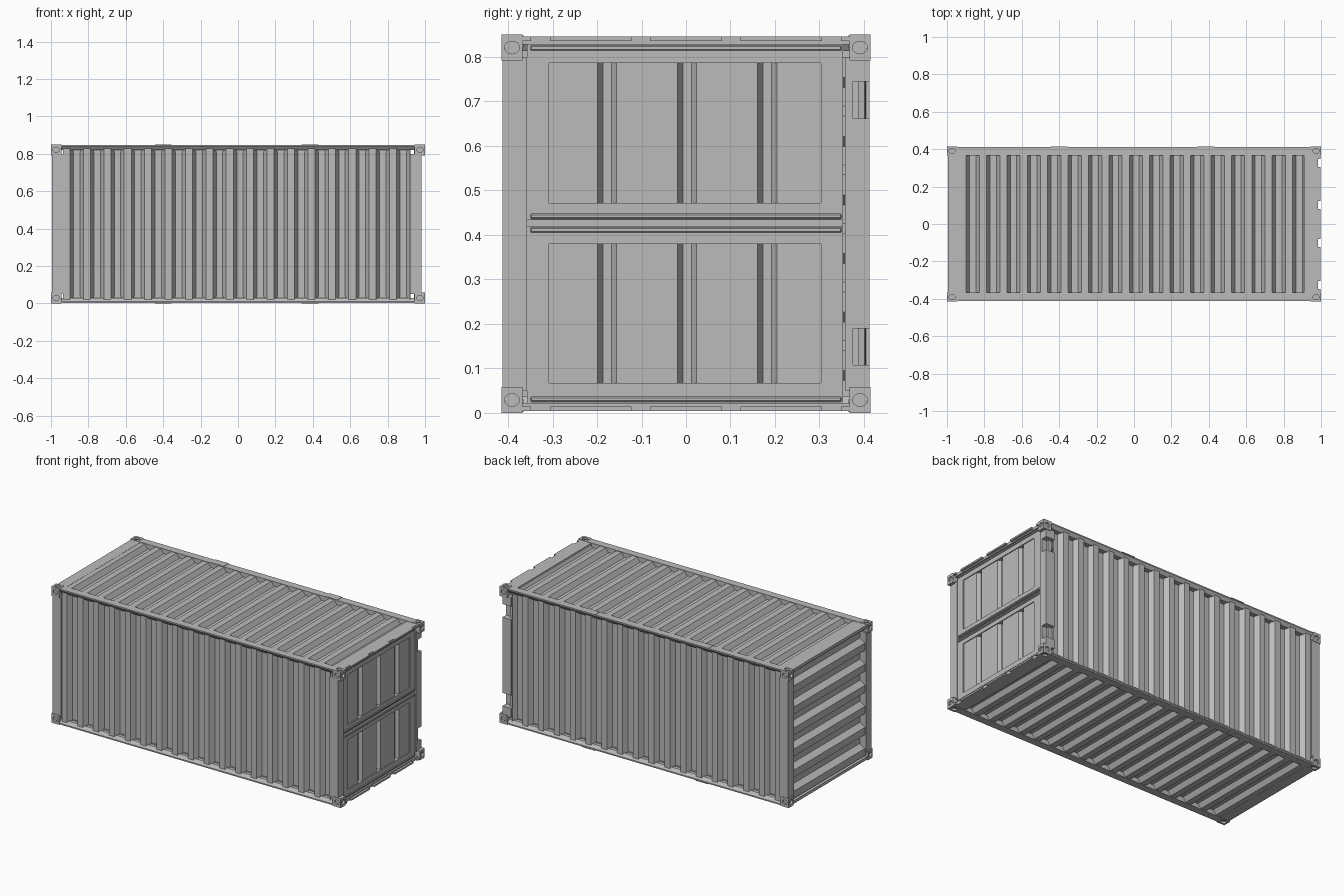
import bpy, bmesh, math
from mathutils import Matrix, Vector

if "Cube" in bpy.data.objects:
    bpy.data.objects.remove(bpy.data.objects["Cube"], do_unlink=True)

grey = bpy.data.materials.new("painted_grey_steel")
grey.use_nodes = True
COLOUR = (0.5, 0.5, 0.5, 1)
grey.diffuse_color = COLOUR
grey.node_tree.nodes["Principled BSDF"].inputs["Base Color"].default_value = COLOUR

EX, EY, TOP = 1.0, 0.415, 0.85      # overall half length, half width, height
PX0, PX1 = 0.92, 0.98               # post depth range along x
PY = 0.357                          # inner side of the posts


def finish(name, bm, fix=True):
    if fix:
        bmesh.ops.recalc_face_normals(bm, faces=bm.faces[:])
    me = bpy.data.meshes.new(name)
    bm.to_mesh(me)
    bm.free()
    me.materials.append(grey)
    ob = bpy.data.objects.new(name, me)
    bpy.context.scene.collection.objects.link(ob)
    return ob


def add_box(bm, xs, ys, zs):
    lo, hi = Vector((xs[0], ys[0], zs[0])), Vector((xs[1], ys[1], zs[1]))
    m = Matrix.Translation((lo + hi) / 2) @ Matrix.Diagonal((*(hi - lo), 1))
    bmesh.ops.create_cube(bm, size=1, matrix=m)


def boxes(name, *parts, bevel=0):
    bm = bmesh.new()
    for p in parts:
        add_box(bm, *p)
    if bevel:
        bmesh.ops.bevel(bm, geom=bm.edges[:], offset=bevel, segments=1, affect='EDGES')
    return finish(name, bm)


def mirrored(a, b, sign):
    return tuple(sorted((a * sign, b * sign)))


def sheet(name, profile, w0, w1, place):
    """Folded sheet: profile of (distance, depth) swept from w0 to w1."""
    bm = bmesh.new()
    rows = [[bm.verts.new(place(t, d, w)) for w in (w0, w1)] for t, d in profile]
    for a, b in zip(rows, rows[1:]):
        bm.faces.new((a[0], b[0], b[1], a[1]))
    ob = finish(name, bm)
    sol = ob.modifiers.new("thickness", 'SOLIDIFY')
    sol.thickness, sol.offset = 0.004, 0
    return ob


def corrugation(start, end, count, slope=0.17):
    """Trapezoid wave, 0 on ridges and 1 in valleys."""
    pitch = (end - start) / count
    flat = 0.5 - slope
    out = []
    for i in range(count):
        base = start + i * pitch
        for f, d in ((0, 0), (flat, 0), (0.5, 1), (0.5 + flat, 1)):
            out.append((base + f * pitch, d))
    return out + [(end, 0)]


# Corrugated long walls, roof, floor and closed end
DEPTH = 0.028
wave = corrugation(-0.935, PX0, 17)
for side, s in (("front", -1), ("back", 1)):
    sheet(side + "_wall", wave, 0.02, 0.83,
          lambda t, d, w, s=s: (t, s * (0.402 - DEPTH * d), w))
sheet("roof", wave, -0.38, 0.38, lambda t, d, w: (t, w, 0.843 - DEPTH * d))
sheet("floor", wave, -0.38, 0.38, lambda t, d, w: (t, w, 0.007 + DEPTH * d))
sheet("end_wall", corrugation(0.03, 0.82, 6), -0.37, 0.37,
      lambda t, d, w: (-0.985 + 0.035 * d, w, t))

# Long rails with a sloped lip over the walls
for level, top in (("top", True), ("bottom", False)):
    for side, s in (("front", -1), ("back", 1)):
        bm = bmesh.new()
        outline = [(0.365, 0), (EY - 0.003, 0), (EY - 0.003, 0.008), (0.397, 0.028), (0.365, 0.028)]
        ends = []
        for x in (-0.95, 0.95):
            ends.append([bm.verts.new((x, s * y, TOP - h - 0.002 if top else h + 0.002))
                         for y, h in outline])
            bm.faces.new(ends[-1])
        n = len(outline)
        for i in range(n):
            j = (i + 1) % n
            bm.faces.new((ends[0][i], ends[0][j], ends[1][j], ends[1][i]))
        finish(f"{side}_{level}_rail", bm)

# Plates on the back rails
for level, z in (("top", TOP - 0.005), ("bottom", 0)):
    boxes(f"{level}_rail_plates",
          *[((x - 0.045, x + 0.045), (0.367, EY), (z, z + 0.005)) for x in (-0.4, 0.385)])

# Corner posts; the back post at the door end has two notches
for side, s in (("front", -1), ("back", 1)):
    boxes(f"{side}_end_post", ((-0.995, -0.935), mirrored(PY, EY - 0.003, s), (0.05, 0.8)))
boxes("front_door_post", ((PX0, PX1), (-EY + 0.003, -PY), (0.05, 0.8)))
boxes("back_door_post",
      ((PX0, PX1), (PY, 0.375), (0.05, 0.8)),
      ((PX0, 0.945), (0.375, 0.388), (0.05, 0.8)),
      *[((PX0, PX1), (0.375, EY - 0.003), z) for z in ((0.05, 0.108), (0.19, 0.662), (0.745, 0.8))])

# Cross members at both ends, with slotted strips above and below the doors
slots = (-0.327, -0.102, 0.102, 0.327)
edges = [-0.37] + [v + o for v in slots for o in (-0.021, 0.021)] + [0.37]
for level, z0, z1 in (("top", 0.828, 0.846), ("bottom", 0.004, 0.022)):
    boxes(f"end_{level}_member", ((-0.995, -0.93), (-0.37, 0.37), (z0, z1)))
    boxes(f"door_{level}_member", ((0.91, 0.985), (-0.37, 0.37), (z0, z1)))
    z = (0.836, 0.846) if level == "top" else (0.004, 0.014)
    boxes(f"door_{level}_strip",
          *[((0.98, 0.998), (a, b), z) for a, b in zip(edges[::2], edges[1::2])])

# Two stacked door leaves: frame and a recessed panel with three grooves
groove = [(-0.312, 0)]
for y in (-0.2, -0.02, 0.16):
    groove += [(y, 0), (y + 0.012, 1), (y + 0.033, 1), (y + 0.045, 0)]
groove.append((0.307, 0))
for leaf, z0, z1, p0, p1 in (("lower", 0.022, 0.42, 0.067, 0.38),
                             ("upper", 0.433, 0.829, 0.472, 0.786)):
    dx = (0.94, 0.975)
    boxes(f"{leaf}_door_frame",
          (dx, (-0.357, 0.353), (z0, p0)), (dx, (-0.357, 0.353), (p1, z1)),
          (dx, (-0.357, -0.308), (p0, p1)), (dx, (0.303, 0.353), (p0, p1)))
    sheet(f"{leaf}_door_panel", groove, p0 - 0.005, p1 + 0.005,
          lambda t, d, w: (0.968 - 0.02 * d, t, w))
    for edge, z in (("top", z1 - 0.009), ("bottom", z0 + 0.009)):
        boxes(f"{leaf}_door_{edge}_seal", ((0.965, 0.98), (-0.35, 0.35), (z - 0.006, z + 0.006)),
              bevel=0.003)
boxes("door_seam", ((0.94, 0.965), (-0.357, 0.353), (0.415, 0.437)))

# Corner castings with oval sockets on their three outer faces
size = Vector((0.055, 0.048, 0.058))
cast, cut = bmesh.new(), bmesh.new()
for sx in (-1, 1):
    for sy in (-1, 1):
        for sz in (-1, 1):
            outer = Vector((sx * EX, sy * EY, TOP / 2 * (1 + sz)))
            sign = Vector((sx, sy, sz))
            inner = outer - sign * size
            add_box(cast, *[tuple(sorted((outer[i], inner[i]))) for i in range(3)])
            for axis in range(3):
                centre = (outer + inner) / 2
                centre[axis] = outer[axis]
                turn = (Matrix.Rotation(math.pi / 2, 4, 'Y'),
                        Matrix.Rotation(math.pi / 2, 4, 'X'), Matrix())[axis]
                oval = [0.017, 0.017, 0.014]
                if axis == 2:
                    oval[1] = 0.013
                oval[axis] = 0.012
                bmesh.ops.create_cone(cut, cap_ends=True, segments=16, radius1=1, radius2=1, depth=2,
                                      matrix=Matrix.Translation(centre) @ Matrix.Diagonal((*oval, 1)) @ turn)
castings = finish("corner_castings", cast)
cutter = finish("socket_cutter", cut)
cutter.hide_render = True
cutter.hide_viewport = True
mod = castings.modifiers.new("sockets", 'BOOLEAN')
mod.operation, mod.solver, mod.object = 'DIFFERENCE', 'EXACT', cutter
